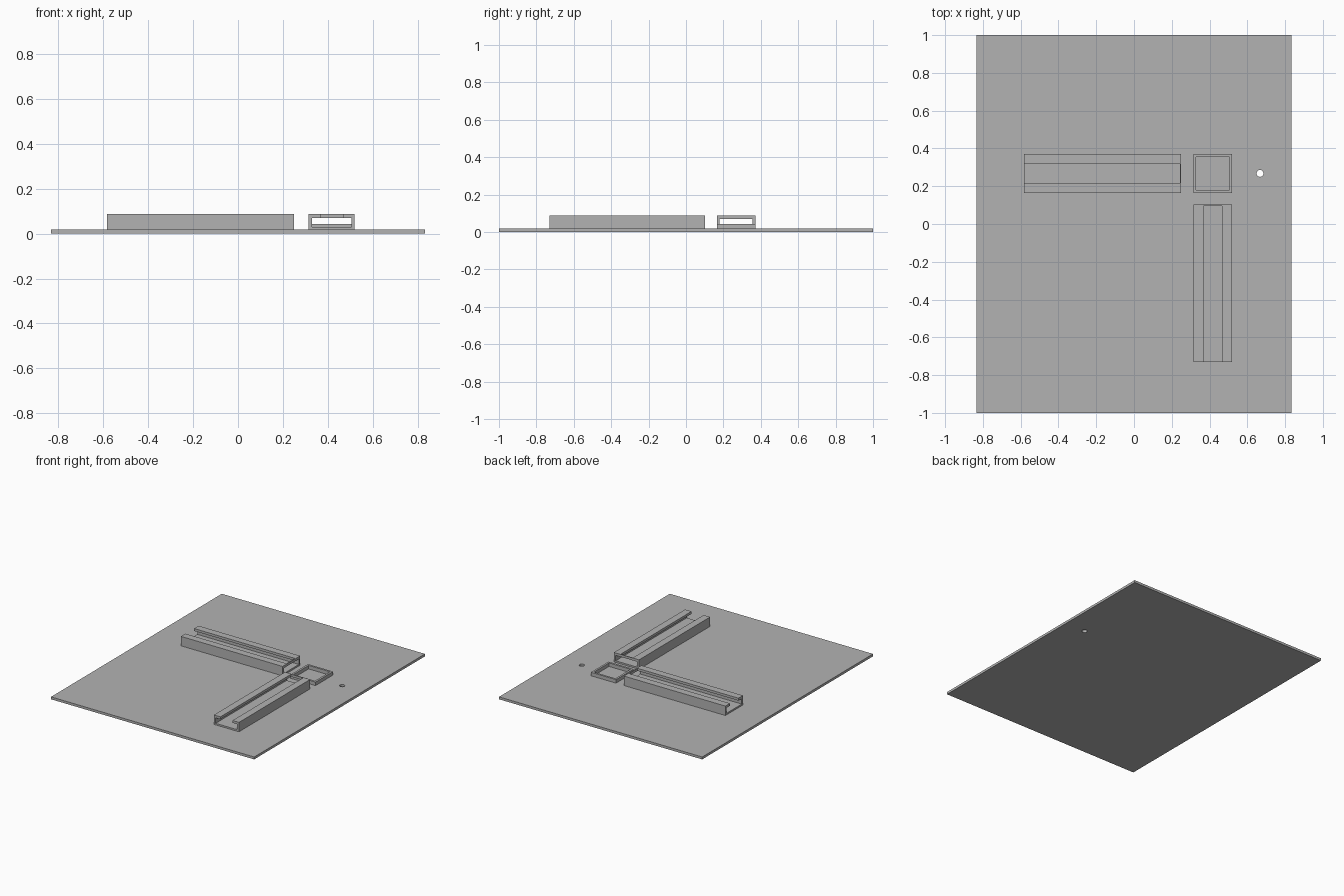
import bpy, bmesh, math
from mathutils import Matrix

if "Cube" in bpy.data.objects:
    bpy.data.objects.remove(bpy.data.objects["Cube"])

grey = bpy.data.materials.new("grey")
grey.diffuse_color = (0.45, 0.45, 0.45, 1)
grey.use_nodes = True
grey.node_tree.nodes["Principled BSDF"].inputs["Base Color"].default_value = grey.diffuse_color

BASE = 0.018   # top of the plate
TOP = 0.088    # top of the rails
WIDTH = 0.206
LENGTH = 0.833


def add_object(name, bm, matrix=Matrix()):
    bmesh.ops.recalc_face_normals(bm, faces=bm.faces)
    mesh = bpy.data.meshes.new(name)
    bm.to_mesh(mesh)
    bm.free()
    mesh.materials.append(grey)
    obj = bpy.data.objects.new(name, mesh)
    obj.matrix_world = matrix
    bpy.context.collection.objects.link(obj)
    return obj


def box(bm, x0, x1, y0, y1, z0, z1):
    m = Matrix.Translation(((x0 + x1) / 2, (y0 + y1) / 2, (z0 + z1) / 2))
    m = m @ Matrix.Diagonal((x1 - x0, y1 - y0, z1 - z0, 1))
    bmesh.ops.create_cube(bm, size=1, matrix=m)


def extrude_profile(bm, points, x0, x1):
    """Extrude a closed (y, z) profile along x."""
    face = bm.faces.new([bm.verts.new((x0, y, z)) for y, z in points])
    new = bmesh.ops.extrude_face_region(bm, geom=[face])["geom"]
    verts = [v for v in new if isinstance(v, bmesh.types.BMVert)]
    bmesh.ops.translate(bm, verts=verts, vec=(x1 - x0, 0, 0))


def rail(name, matrix):
    """Slotted channel running towards -x, with a thin bridge at x = 0."""
    w, inner, slot = WIDTH / 2, WIDTH / 2 - 0.015, 0.05
    floor, lip, bridge = 0.03, 0.07, 0.006
    half = [(w, BASE), (w, TOP), (slot, TOP), (slot, lip), (inner, lip), (inner, floor)]
    profile = half + [(-y, z) for y, z in reversed(half)]
    bm = bmesh.new()
    extrude_profile(bm, profile, -LENGTH, 0)
    box(bm, -bridge, 0, -slot, slot, lip, TOP)
    add_object(name, bm, matrix)


# Base plate with a small round hole
bm = bmesh.new()
box(bm, -0.833, 0.833, -1, 1, 0, BASE)
plate = add_object("base_plate", bm)
bm = bmesh.new()
bmesh.ops.create_cone(bm, cap_ends=True, segments=32, radius1=0.018, radius2=0.018,
                      depth=0.2, matrix=Matrix.Translation((0.667, 0.268, 0)))
cutter = add_object("hole_cutter", bm)
cutter.hide_render = True
cutter.hide_viewport = True
cut = plate.modifiers.new("hole", 'BOOLEAN')
cut.operation = 'DIFFERENCE'
cut.solver = 'EXACT'
cut.object = cutter

# Two slotted rails at a right angle
rail("side_rail", Matrix.Translation((0.25, 0.268, 0)))
rail("front_rail", Matrix.Translation((0.417, 0.102, 0)) @ Matrix.Rotation(math.pi / 2, 4, 'Z'))

# Low square frame at the corner between the rails
bm = bmesh.new()
rings = []
for half, z in ((WIDTH / 2, BASE), (WIDTH / 2, 0.044), (0.088, 0.044), (0.088, BASE)):
    rings.append([bm.verts.new((sx * half, sy * half, z))
                  for sx, sy in ((-1, -1), (1, -1), (1, 1), (-1, 1))])
for i in range(4):
    a, b = rings[i], rings[(i + 1) % 4]
    for j in range(4):
        k = (j + 1) % 4
        bm.faces.new((a[j], a[k], b[k], b[j]))
add_object("corner_frame", bm, Matrix.Translation((0.417, 0.268, 0)))
